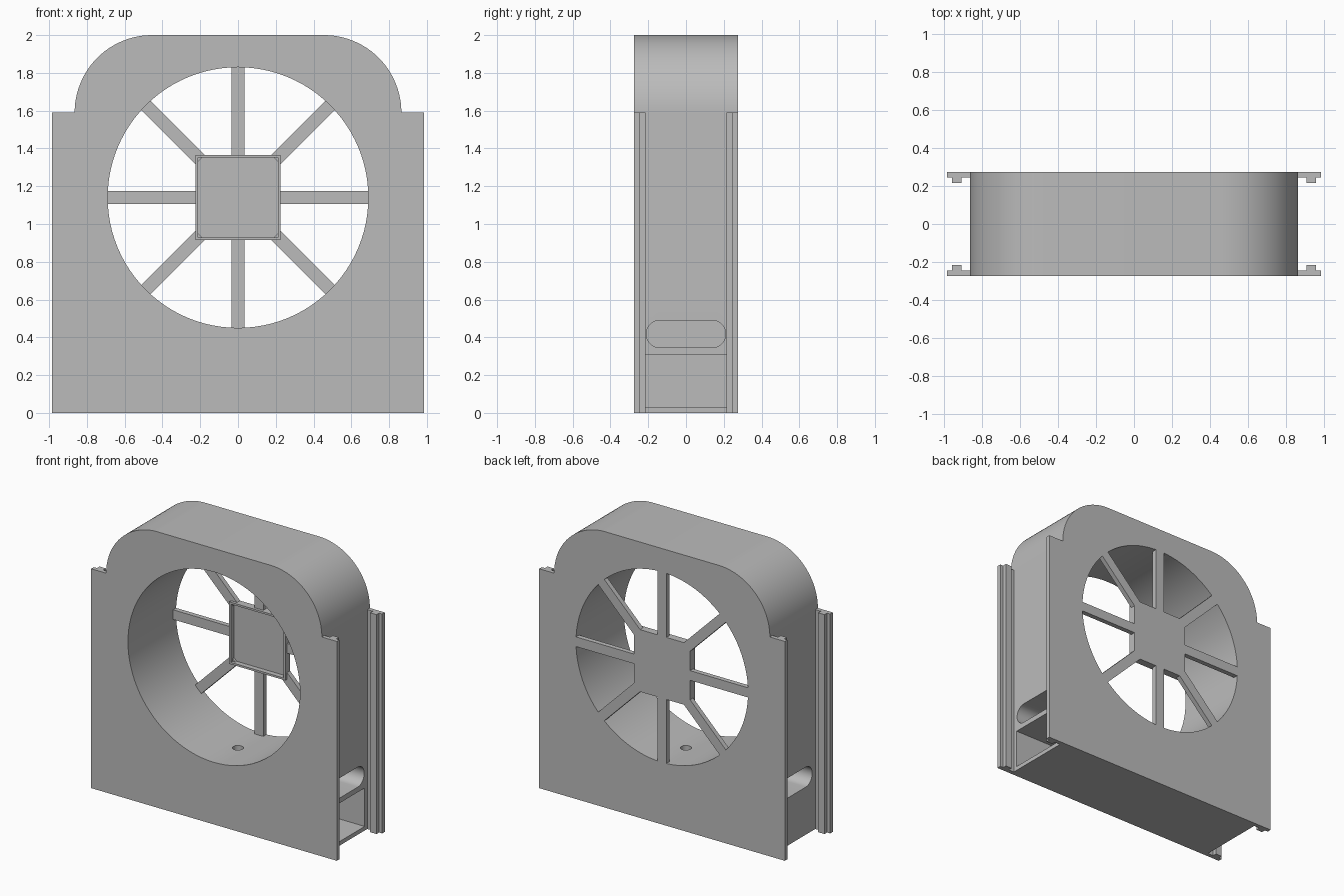
import bpy, bmesh
from math import pi, sin, cos
from mathutils import Matrix, Vector

cube = bpy.data.objects.get("Cube")
if cube:
    bpy.data.objects.remove(cube, do_unlink=True)

GREY = (0.5, 0.5, 0.5, 1)
grey = bpy.data.materials.new("plain grey")
grey.use_nodes = True
grey.diffuse_color = GREY
grey.node_tree.nodes["Principled BSDF"].inputs["Base Color"].default_value = GREY

AXIS_Z = 1.14      # height of the fan tunnel axis
RADIUS = 0.69      # tunnel radius
HALF_W = 0.865     # half width of the core
HALF_D = 0.275     # half depth overall
PLATE = 0.03       # panel thickness
SHOULDER = 1.59    # height where the rounded top begins


def make_object(name, bm):
    bmesh.ops.recalc_face_normals(bm, faces=bm.faces)
    mesh = bpy.data.meshes.new(name)
    bm.to_mesh(mesh)
    bm.free()
    mesh.materials.append(grey)
    obj = bpy.data.objects.new(name, mesh)
    bpy.context.collection.objects.link(obj)
    return obj


def prism(name, points, axis, start, end):
    """Extrude a 2D outline along x, y or z."""
    place = {"x": lambda a, b, t: (t, a, b),
             "y": lambda a, b, t: (a, t, b),
             "z": lambda a, b, t: (a, b, t)}[axis]
    bm = bmesh.new()
    face = bm.faces.new([bm.verts.new(place(a, b, start)) for a, b in points])
    new = bmesh.ops.extrude_face_region(bm, geom=[face])["geom"]
    verts = [g for g in new if isinstance(g, bmesh.types.BMVert)]
    bmesh.ops.translate(bm, verts=verts, vec=Vector(place(0, 0, end - start)))
    return make_object(name, bm)


def arc(cx, cy, r, start, end, steps):
    angles = [start + (end - start) * i / steps for i in range(steps + 1)]
    return [(cx + r * cos(a), cy + r * sin(a)) for a in angles]


def rect(a0, a1, b0, b1):
    return [(a0, b0), (a1, b0), (a1, b1), (a0, b1)]


def cut(obj, cutter):
    mod = obj.modifiers.new("cut", "BOOLEAN")
    mod.operation = "DIFFERENCE"
    mod.solver = "EXACT"
    mod.object = cutter
    bpy.context.view_layer.objects.active = obj
    bpy.ops.object.modifier_apply(modifier=mod.name)


# Outlines: core with rounded top corners, panels with side flanges
corner = 2 - SHOULDER
right_top = arc(HALF_W - corner, SHOULDER, corner, 0, pi / 2, 24)
top = right_top + [(-x, z) for x, z in reversed(right_top)]
core_outline = [(-HALF_W, 0), (HALF_W, 0)] + top
flange = 0.985
panel_outline = ([(-flange, 0), (flange, 0), (flange, SHOULDER)] + top
                 + [(-flange, SHOULDER)])

inner = HALF_D - PLATE
core = prism("core", core_outline, "y", -inner, inner)
front_panel = prism("front_panel", panel_outline, "y", -HALF_D, -inner)
back_panel = prism("back_panel", panel_outline, "y", inner, HALF_D)

# Round fan tunnel through all three layers
circle = arc(0, AXIS_Z, RADIUS, 0, 2 * pi, 96)[:-1]
tunnel = prism("tunnel_cutter", circle, "y", -0.5, 0.5)
for part in (core, front_panel, back_panel):
    cut(part, tunnel)

# Side grips, the open drawer bay and the cable hole
r = 0.0725
grip = (arc(0.21 - r, 0.4175, r, -pi / 2, pi / 2, 16)
        + arc(r - 0.21, 0.4175, r, pi / 2, 3 * pi / 2, 16))
cutters = [tunnel]
for side in (-1, 1):
    cutters.append(prism("grip_cutter", grip, "x", side * 0.52, side * 0.95))
cutters.append(prism("bay_cutter", rect(-0.215, 0.215, PLATE, 0.308), "x",
                     PLATE - HALF_W, 0.95))
cutters.append(prism("hole_cutter", arc(0, 0, 0.036, 0, 2 * pi, 32)[:-1], "z",
                     0.2, 0.6))
for cutter in cutters[1:]:
    cut(core, cutter)
for cutter in cutters:
    bpy.data.objects.remove(cutter, do_unlink=True)

# Guide rails on the inside of the flanges
for sx, side in ((1, "left"), (-1, "right")):
    for sy, face in ((-1, "front"), (1, "back")):
        prism(f"{face}_{side}_rail",
              rect(sx * 0.91, sx * 0.96, sy * 0.215, sy * inner), "z", 0, SHOULDER)

# Square hub tray, open to the front
hub = 0.225
tray = prism("hub_tray", rect(-hub, hub, AXIS_Z - hub, AXIS_Z + hub), "y",
             0.22, HALF_D)
pocket = hub - 0.014
pocket_cutter = prism("pocket_cutter",
                      rect(-pocket, pocket, AXIS_Z - pocket, AXIS_Z + pocket),
                      "y", 0.1, 0.257)
cut(tray, pocket_cutter)
bpy.data.objects.remove(pocket_cutter, do_unlink=True)

# Eight spokes from the hub to the tunnel wall
for i in range(8):
    begin = 0.284 if i % 2 else hub
    spoke = prism(f"spoke_{i + 1}", rect(begin, RADIUS + 0.005, -0.035, 0.035),
                  "y", 0.24, HALF_D)
    spoke.data.transform(Matrix.Translation((0, 0, AXIS_Z))
                         @ Matrix.Rotation(i * pi / 4, 4, "Y"))

# Smooth the curved walls and keep the edges sharp
bpy.ops.object.select_all(action="DESELECT")
for part in (core, front_panel, back_panel):
    part.select_set(True)
bpy.context.view_layer.objects.active = core
bpy.ops.object.shade_smooth_by_angle(angle=pi / 6)
